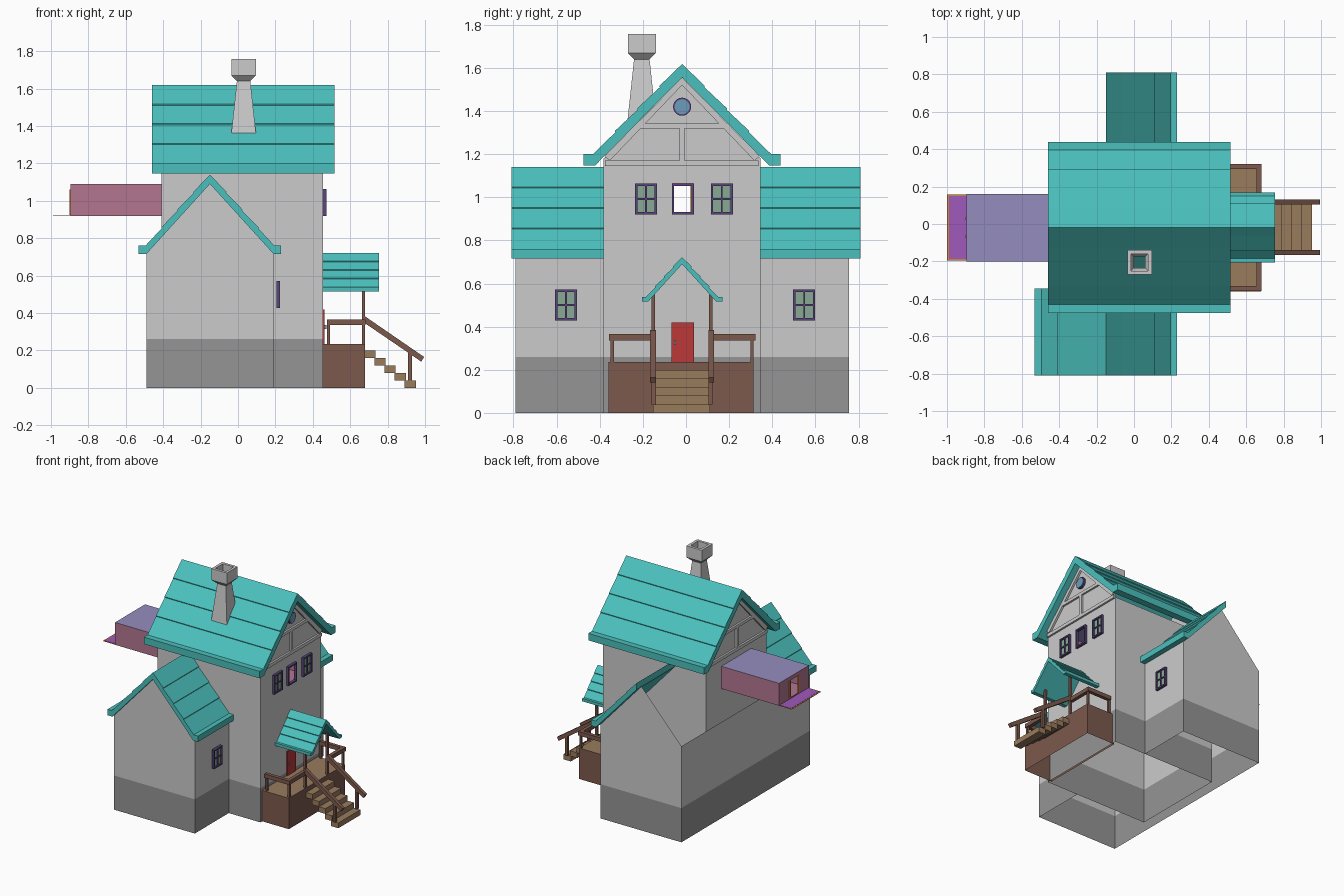
import bpy, bmesh, math

if "Cube" in bpy.data.objects:
    bpy.data.objects.remove(bpy.data.objects["Cube"])


def mat(name, r, g, b):
    m = bpy.data.materials.new(name)
    m.diffuse_color = (r, g, b, 1)
    m.use_nodes = True
    m.node_tree.nodes["Principled BSDF"].inputs["Base Color"].default_value = m.diffuse_color
    return m


TEAL = mat("teal", 0.07, 0.53, 0.51)
DARK = mat("dark_stone", 0.3, 0.3, 0.3)
BAND = mat("band_grey", 0.55, 0.55, 0.55)
BROWN = mat("brown", 0.2, 0.1, 0.075)
DECK = mat("deck_wood", 0.32, 0.2, 0.11)
RED = mat("red", 0.5, 0.04, 0.04)
PURPLE = mat("purple", 0.1, 0.06, 0.2)
GLASS = mat("glass", 0.25, 0.4, 0.3)
BLUE = mat("blue_glass", 0.15, 0.33, 0.5)
PINK = mat("pink", 0.45, 0.18, 0.28)
LILAC = mat("lilac", 0.3, 0.27, 0.52)
VIOLET = mat("violet", 0.35, 0.1, 0.5)
ORANGE = mat("orange", 0.65, 0.25, 0.05)


def mesh(name, verts, faces, m=None, fix=False):
    me = bpy.data.meshes.new(name)
    me.from_pydata(verts, [], faces)
    if fix:
        bm = bmesh.new()
        bm.from_mesh(me)
        bmesh.ops.recalc_face_normals(bm, faces=bm.faces)
        bm.to_mesh(me)
        bm.free()
    ob = bpy.data.objects.new(name, me)
    bpy.context.collection.objects.link(ob)
    if m:
        me.materials.append(m)
    return ob


def prism(name, pts, axis, a0, a1, m=None):
    """Extrude a profile along x (pts are y,z) or along y (pts are x,z)."""
    n = len(pts)
    v = [(a, u, z) if axis == 'x' else (u, a, z) for a in (a0, a1) for u, z in pts]
    f = [(i, (i + 1) % n, n + (i + 1) % n, n + i) for i in range(n)]
    return mesh(name, v, f + [tuple(range(n)), tuple(range(n, 2 * n))], m, True)


def box(name, x0, x1, y0, y1, z0, z1, m=None):
    return prism(name, [(x0, z0), (x1, z0), (x1, z1), (x0, z1)], 'y', y0, y1, m)


def ring(name, x0, x1, y0, y1, z0, z1, m=None):
    """Four open walls, no top or bottom."""
    c = [(x0, y0), (x1, y0), (x1, y1), (x0, y1)]
    return mesh(name, [(x, y, z) for z in (z0, z1) for x, y in c],
                [(i, (i + 1) % 4, 4 + (i + 1) % 4, 4 + i) for i in range(4)], m)


def wall_x(name, x, y0, y1, z0, z1, s, m=None):
    """Single wall facing +x (s=1) or -x (s=-1)."""
    return mesh(name, [(x, y0, z0), (x, y1, z0), (x, y1, z1), (x, y0, z1)],
                [(0, 1, 2, 3)[::s]], m)


def holed_wall(name, x, ya, yb, za, zb, y, z, s, m=None):
    """Wall of range y, z with a rectangular hole ya..yb, za..zb."""
    for k, (p, q, r, t) in enumerate([(y[0], y[1], z[0], za), (y[0], y[1], zb, z[1]),
                                      (y[0], ya, za, zb), (yb, y[1], za, zb)]):
        if t > r:
            wall_x(f"{name}_{k}", x, p, q, r, t, s, m)


def roof_half(name, axis, c, s, zt, w1, z1, w2, h, t, a0, a1, rows):
    """One slope with overlapping board rows and a flat eave."""
    pts = [(0, zt)]
    for i in range(1, rows):
        k = i / rows
        u, z = w1 * k, zt + (z1 - zt) * k
        pts += [(u + .002, z + .003), (u, z - .003)]
    slope = (zt - z1) / w1
    pts += [(w1, z1), (w2, z1), (w2, z1 - h), (w1 + (h - t) / slope, z1 - h), (0, zt - t)]
    prism(name, [(c + s * u, z) for u, z in pts], axis, a0, a1, TEAL)


# Main house walls
X0, X1, Y0, Y1, C = -.41, .455, -.382, .346, -.018
for nm, za, zb, m in [("house_base", 0, .26, DARK), ("house_lower_wall", .26, .8, None),
                      ("house_band", .8, .855, BAND), ("house_upper_wall", .855, .92, None),
                      ("house_top_wall", 1.065, 1.15, None)]:
    ring(nm, X0, X1, Y0, Y1, za, zb, m)
holed_wall("front_window_wall", X1, -.065, .035, .92, 1.065, (Y0, Y1), (.92, 1.065), 1)
holed_wall("rear_window_wall", X0, -.2, .16, .92, 1.065, (Y0, Y1), (.92, 1.065), -1)
for y, s in ((Y0, 1), (Y1, -1)):
    mesh("house_side_wall", [(X0, y, .92), (X1, y, .92), (X1, y, 1.065), (X0, y, 1.065)],
         [(0, 1, 2, 3)[::s]])

# Gable ends and their trim
for x, s in ((X1, 1), (X0, -1)):
    mesh("gable", [(x, Y0, 1.15), (x, Y1, 1.15), (x, Y1, 1.18), (x, C, 1.555), (x, Y0, 1.18)],
         [(0, 1, 2, 3, 4)[::s]])
    a, b = sorted((x, x + s * .014))
    box("gable_lower_beam", a, b, -.375, .337, 1.145, 1.17, BAND)
    box("gable_upper_beam", a, b, -.24, .21, 1.32, 1.343, BAND)
    box("gable_post", a, b, C - .012, C + .012, 1.17, 1.32, BAND)
    for d in (-1, 1):
        prism("gable_rafter", [(C, 1.555), (C + d * .36, 1.19), (C + d * .335, 1.17), (C, 1.52)],
              'x', a, b, BAND)

# Main roof
for s in (-1, 1):
    roof_half("main_roof", 'x', C, s, 1.618, .413, 1.2, .457, .053, .062, -.46, .515, 4)

# Round gable window
for nm, r, d, m in (("round_frame", .042, .03, PURPLE), ("round_glass", .035, .036, BLUE)):
    bpy.ops.mesh.primitive_cylinder_add(vertices=20, radius=r, depth=d, location=(X1, C, 1.42),
                                        rotation=(0, math.pi / 2, 0))
    bpy.context.object.name = nm
    bpy.context.object.data.materials.append(m)

# Side wings
W0, W1, WC = -.49, .19, -.15
for y0, y1, out in ((-.79, Y0, -.79), (Y1, .755, .755)):
    for nm, za, zb, m in (("wing_base", 0, .26, DARK), ("wing_wall", .26, .73, None)):
        wall_x(nm, W1, y0, y1, za, zb, 1, m)
    s = 1 if out < 0 else -1
    mesh("wing_gable_base", [(W0, out, 0), (W1, out, 0), (W1, out, .26), (W0, out, .26)],
         [(0, 1, 2, 3)[::s]], DARK)
    mesh("wing_gable", [(W0, out, .26), (W1, out, .26), (W1, out, .73), (WC, out, 1.1),
                        (W0, out, .73)], [(0, 1, 2, 3, 4)[::s]])
wall_x("rear_base", W0, -.79, .755, 0, .26, -1, DARK)
wall_x("rear_wall", W0, -.79, .755, .26, .73, -1)
for y0, y1, s in ((-.81, -.345, 1), (-.81, -.345, -1), (.346, .81, 1)):
    roof_half("wing_roof", 'y', WC, s, 1.14, .345, .76, .381, .045, .05, y0, y1, 4)

# Chimney, hollow square loft
prof = [(.067, 1.35), (.036, 1.64), (.065, 1.67), (.065, 1.757), (.045, 1.757), (.045, 1.67),
        (.03, 1.64), (.045, 1.4)]
v = [(.03 + a * h, -.205 + b * h, z) for h, z in prof
     for a, b in ((-1, -1), (1, -1), (1, 1), (-1, 1))]
mesh("chimney", v, [(4 * k + i, 4 * k + (i + 1) % 4, 4 * k + 4 + (i + 1) % 4, 4 * k + 4 + i)
                    for k in range(len(prof) - 1) for i in range(4)])


# Windows
def window(x0, x1, y, z, panes=True):
    w, h, b = .051, .072, .011
    box("window_frame_left", x0, x1, y - w, y - w + b, z - h, z + h, PURPLE)
    box("window_frame_right", x0, x1, y + w - b, y + w, z - h, z + h, PURPLE)
    box("window_frame_sill", x0, x1, y - w, y + w, z - h, z - h + b, PURPLE)
    box("window_frame_head", x0, x1, y - w, y + w, z + h - b, z + h, PURPLE)
    if panes:
        box("window_mullion", x0, x1 - .003, y - .004, y + .004, z - h, z + h, PURPLE)
        box("window_crossbar", x0, x1 - .003, y - w, y + w, z - .004, z + .004, PURPLE)
        wall_x("window_glass", (x0 + x1) / 2, y - w, y + w, z - h, z + h, 1, GLASS)


for y in (-.186, .166):
    window(.452, .473, y, .992)
window(.452, .473, -.015, .992, False)
for y in (-.556, .548):
    window(.205, .225, y, .5)

# Room passing through the house and out of the back
R0, R1 = -.895, .45
mesh("room_shell", [(x, y, z) for x in (R0, R1) for y, z in
                    ((-.2, .92), (.16, .92), (.16, 1.09), (-.2, 1.09))],
     [(0, 1, 5, 4)[::-1], (1, 2, 6, 5)[::-1], (3, 0, 4, 7)[::-1]], PINK)
mesh("room_top", [(R0, -.2, 1.09), (R1, -.2, 1.09), (R1, .16, 1.09), (R0, .16, 1.09)],
     [(0, 1, 2, 3)], LILAC)
holed_wall("room_end", R0, -.065, .03, .93, 1.06, (-.2, .16), (.92, 1.09), -1, PINK)
holed_wall("room_front", R1, -.065, .03, .93, 1.06, (-.2, .16), (.92, 1.09), 1, PINK)
box("room_flap", -1, R0, -.195, .158, .918, .92, ORANGE)
box("room_flap_panel", -.99, R0, -.187, .15, .9195, .9215, VIOLET)
for y in (-.068, .03):
    box("room_opening_trim", R0 - .005, R0, y - .008, y + .008, .925, 1.06, ORANGE)

# Porch deck, open underneath
ring("deck_sides", .44, .68, -.36, .312, 0, .235, BROWN)
mesh("deck_top", [(.44, -.36, .235), (.68, -.36, .235), (.68, .312, .235), (.44, .312, .235)],
     [(0, 1, 2, 3)], DECK)

# Steps
for i in range(5):
    x = .675 + .054 * i
    box("step", x, x + .06, -.152, .112, .16 - .04 * i, .2 - .04 * i, DECK)

# Stair rails, deck rails and posts on both sides
for s in (-1, 1):
    def Y(d):
        return -.018 + s * d

    def span(a, b):
        return sorted((Y(a), Y(b)))
    rail = [(.675, .385), (.995, .165), (.98, .14), (.665, .355)]
    prism("stair_rail", rail, 'y', *span(.122, .148), BROWN)
    box("stair_post", .91, .93, *span(.122, .142), .04, .2, BROWN)
    box("porch_post", .662, .68, *span(.125, .142), .235, .55, BROWN)
    box("deck_front_rail", .655, .682, *span(.14, .34), .335, .365, BROWN)
    box("deck_side_rail", .475, .682, *span(.313, .34), .335, .365, BROWN)
    for x in (.475, .662):
        box("deck_post", x, x + .016, *span(.316, .332), .235, .34, BROWN)
    roof_half("porch_roof", 'x', C, s, .722, .167, .538, .187, .022, .032, .455, .755, 4)

# Door
box("door", .45, .463, -.068, .038, .235, .42, RED)
box("door_handle", .463, .472, -.055, -.047, .315, .335, DARK)
